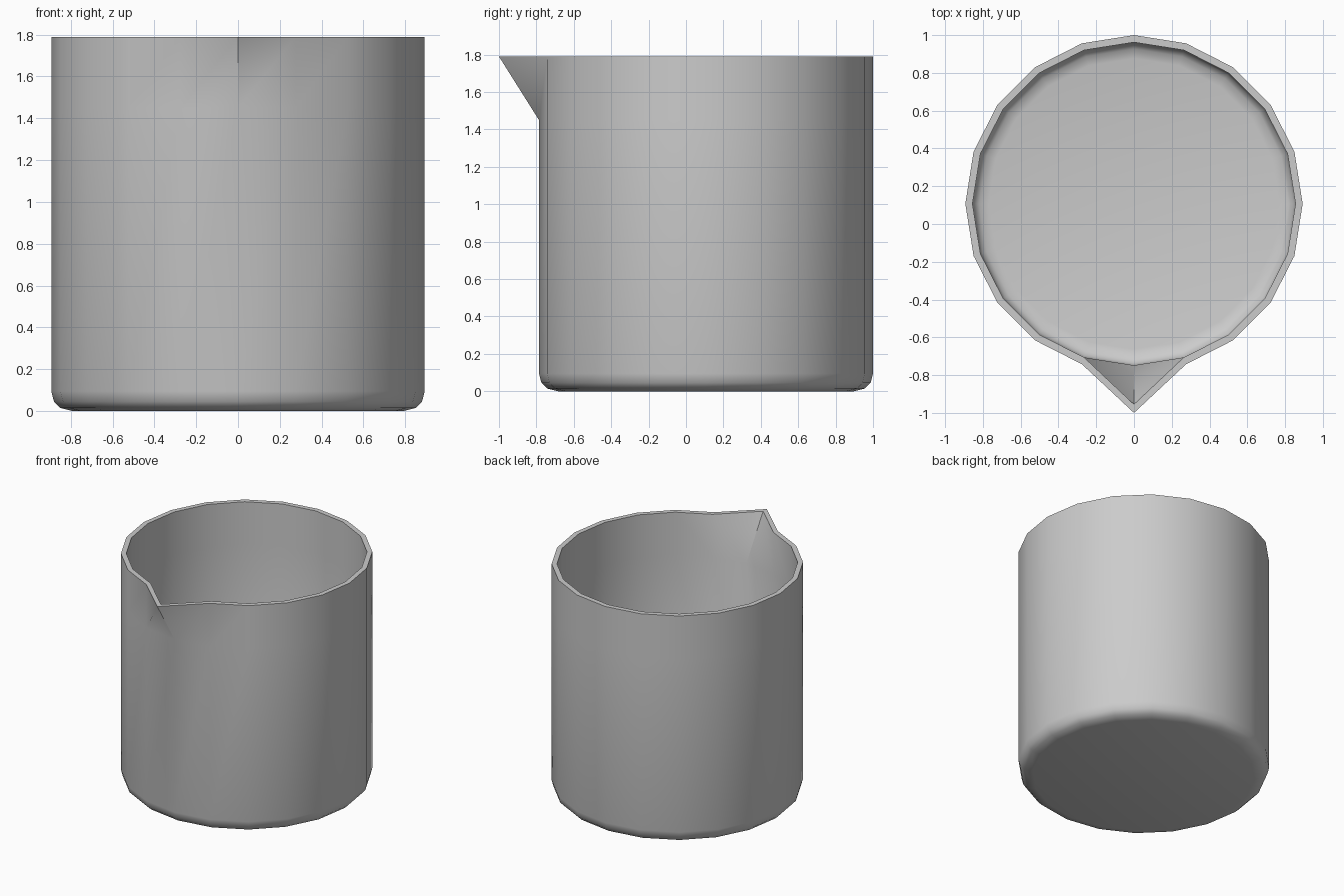
import bpy, bmesh
from math import cos, sin, tau, pi, radians

if "Cube" in bpy.data.objects:
    bpy.data.objects.remove(bpy.data.objects["Cube"])

SIDES = 20
CENTRE_Y = 0.107
TOP = 1.79

# Cross-section (radius, z): outer floor, up the outside, over the rim, down the inside
PROFILE = [(0.79, 0), (0.85, 0.015), (0.88, 0.045), (0.893, 0.095),
           (0.893, 1.45), (0.893, TOP),
           (0.855, TOP), (0.855, 1.46), (0.855, 0.1),
           (0.845, 0.07), (0.82, 0.047), (0.77, 0.036)]
OUTER_RIM, INNER_RIM = 5, 6

bm = bmesh.new()


def ring(radius, z):
    """Ring of vertices whose first point lies at the front."""
    return [bm.verts.new((radius * cos(tau * i / SIDES - pi / 2),
                          CENTRE_Y + radius * sin(tau * i / SIDES - pi / 2), z))
            for i in range(SIDES)]


rings = [ring(r, z) for r, z in PROFILE]

# Pouring spout: pull the front rim points forward
rings[OUTER_RIM][0].co.y = -1.0
rings[INNER_RIM][0].co.y = -0.955

# Wall
for k, (a, b) in enumerate(zip(rings, rings[1:])):
    for i in range(SIDES):
        j = (i + 1) % SIDES
        if k < INNER_RIM:
            bm.faces.new((a[i], a[j], b[j], b[i]))
        else:  # inner wall uses the same quad diagonal as the outer wall
            bm.faces.new((b[i], a[i], a[j], b[j]))

# Floor, underside and inside
bm.faces.new(rings[0][::-1])
bm.faces.new(rings[-1])
bmesh.ops.recalc_face_normals(bm, faces=bm.faces[:])

mesh = bpy.data.meshes.new("beaker")
bm.to_mesh(mesh)
bm.free()
beaker = bpy.data.objects.new("beaker", mesh)
bpy.context.collection.objects.link(beaker)

# Smooth sides with a crisp rim
bpy.context.view_layer.objects.active = beaker
beaker.select_set(True)
bpy.ops.object.shade_smooth_by_angle(angle=radians(40))
